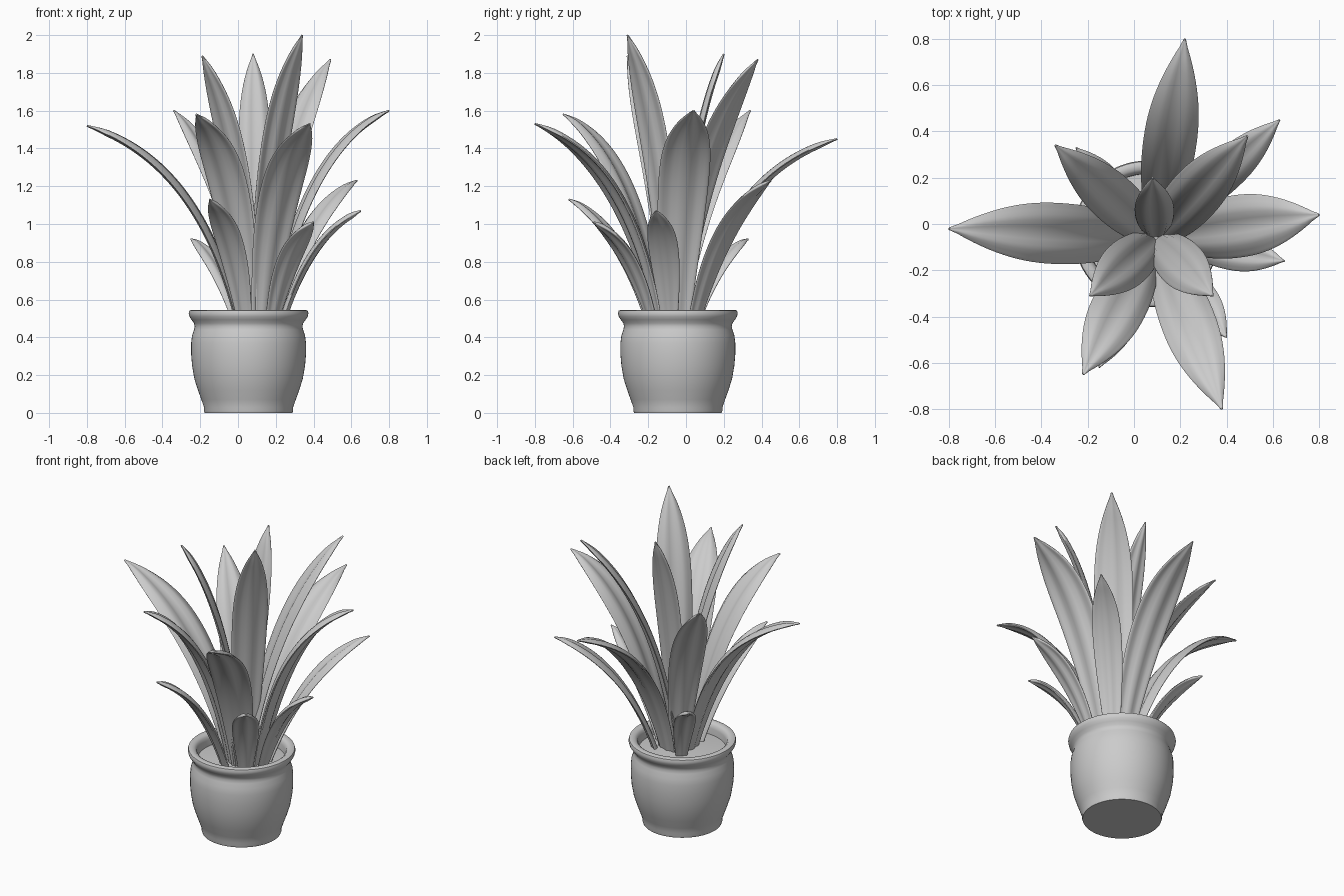
import bpy, bmesh, math
from mathutils import Vector

cube = bpy.data.objects.get("Cube")
if cube:
    bpy.data.objects.remove(cube)

grey = bpy.data.materials.new("pale_grey")
grey.use_nodes = True
COLOUR = (0.6, 0.6, 0.6, 1)
grey.diffuse_color = COLOUR
grey.node_tree.nodes["Principled BSDF"].inputs["Base Color"].default_value = COLOUR

POT_CENTRE = Vector((0.056, -0.043, 0))
ROSETTE = Vector((0.095, -0.06, 0))


def make_object(name, bm):
    bmesh.ops.recalc_face_normals(bm, faces=bm.faces)
    mesh = bpy.data.meshes.new(name)
    bm.to_mesh(mesh)
    bm.free()
    mesh.materials.append(grey)
    obj = bpy.data.objects.new(name, mesh)
    bpy.context.collection.objects.link(obj)
    bpy.ops.object.select_all(action="DESELECT")
    obj.select_set(True)
    bpy.context.view_layer.objects.active = obj
    bpy.ops.object.shade_smooth_by_angle(angle=math.radians(50))
    return obj


def lathe(name, profile, steps=64):
    """Spin (radius, height) points around the pot axis."""
    bm = bmesh.new()
    verts = [bm.verts.new((r, 0, z)) for r, z in profile]
    edges = [bm.edges.new(pair) for pair in zip(verts, verts[1:])]
    bmesh.ops.spin(bm, geom=verts + edges, axis=(0, 0, 1), cent=(0, 0, 0),
                   angle=math.tau, steps=steps)
    bmesh.ops.remove_doubles(bm, verts=bm.verts, dist=0.0005)
    make_object(name, bm).location = POT_CENTRE


def leaf_width(t):
    """Relative width: narrow stalk, full belly, bluntly pointed tip."""
    if t < 0.55:
        return 0.48 + 0.52 * math.sin(math.pi / 2 * t / 0.55)
    return max(1 - ((t - 0.55) / 0.45) ** 2.3, 0.04)


def leaf(name, tip, half_width, base_radius, reach, lift, rows=32, points=28):
    """Sweep a plump, grooved section along a curve from the soil to the tip."""
    tip = Vector(tip)
    out = Vector((tip.x - ROSETTE.x, tip.y - ROSETTE.y, 0))
    base = ROSETTE + out.normalized() * base_radius + Vector((0, 0, 0.45))
    bend = base + (tip - base) * reach
    bend.z = base.z + (tip.z - base.z) * lift
    side = Vector((0, 0, 1)).cross(out).normalized()
    bm = bmesh.new()
    rings = []
    for i in range(rows + 1):
        t = i / rows
        centre = base * (1 - t) ** 2 + bend * (2 * t * (1 - t)) + tip * t * t
        along = ((bend - base) * (1 - t) + (tip - bend) * t).normalized()
        normal = along.cross(side)
        w = half_width * leaf_width(t)
        plump = 0.014 * min(1, 0.25 + 2 * leaf_width(t))
        ring = []
        for j in range(points):
            angle = math.tau * j / points
            u = math.cos(angle)
            groove = w * (0.14 * math.sin(math.pi * u) ** 2 - 0.06)
            n = groove + plump * math.sin(angle)
            ring.append(bm.verts.new(centre + side * (u * w) + normal * n))
        rings.append(ring)
    for low, high in zip(rings, rings[1:]):
        for j in range(points):
            k = (j + 1) % points
            bm.faces.new((low[j], low[k], high[k], high[j]))
    bm.faces.new(rings[0])
    bm.faces.new(rings[-1])
    make_object(name, bm)


# Pot with a flared, rolled rim, and the soil inside it
lathe("pot", [
    (0, 0), (0.232, 0), (0.236, 0.012), (0.236, 0.03), (0.25, 0.07),
    (0.268, 0.12), (0.287, 0.18), (0.299, 0.25), (0.304, 0.31), (0.304, 0.37),
    (0.299, 0.41), (0.289, 0.44), (0.285, 0.458), (0.289, 0.475),
    (0.302, 0.493), (0.313, 0.51), (0.317, 0.527), (0.313, 0.541),
    (0.3, 0.546), (0.28, 0.544), (0.266, 0.532), (0.26, 0.51), (0.258, 0.45)])
lathe("soil", [(0, 0.485), (0.15, 0.48), (0.262, 0.47)])

# Each group shares base radius, reach and lift; leaves give tip and half width
GROUPS = {
    "arching_leaf": (0.085, 0.25, 0.83, [
        ((0.22, 0.8, 1.45), 0.115), ((0.8, 0.04, 1.6), 0.135),
        ((0.38, -0.8, 1.53), 0.118), ((-0.22, -0.65, 1.58), 0.118),
        ((-0.8, -0.02, 1.52), 0.132)]),
    "upright_leaf": (0.015, 0.2, 0.7, [
        ((0.49, 0.38, 1.87), 0.115), ((0.34, -0.31, 2.0), 0.105),
        ((-0.19, -0.31, 1.89), 0.105), ((-0.34, 0.34, 1.6), 0.105),
        ((0.08, 0.2, 1.9), 0.085)]),
    "small_leaf": (0.135, 0.34, 0.8, [
        ((0.63, 0.45, 1.23), 0.085), ((0.65, -0.16, 1.07), 0.08),
        ((0.4, -0.49, 1.01), 0.08), ((-0.15, -0.62, 1.13), 0.08),
        ((-0.25, 0.33, 0.92), 0.065)]),
}
for kind, (radius, reach, lift, leaves) in GROUPS.items():
    for number, (tip, half_width) in enumerate(leaves, 1):
        leaf(f"{kind}_{number}", tip, half_width, radius, reach, lift)
